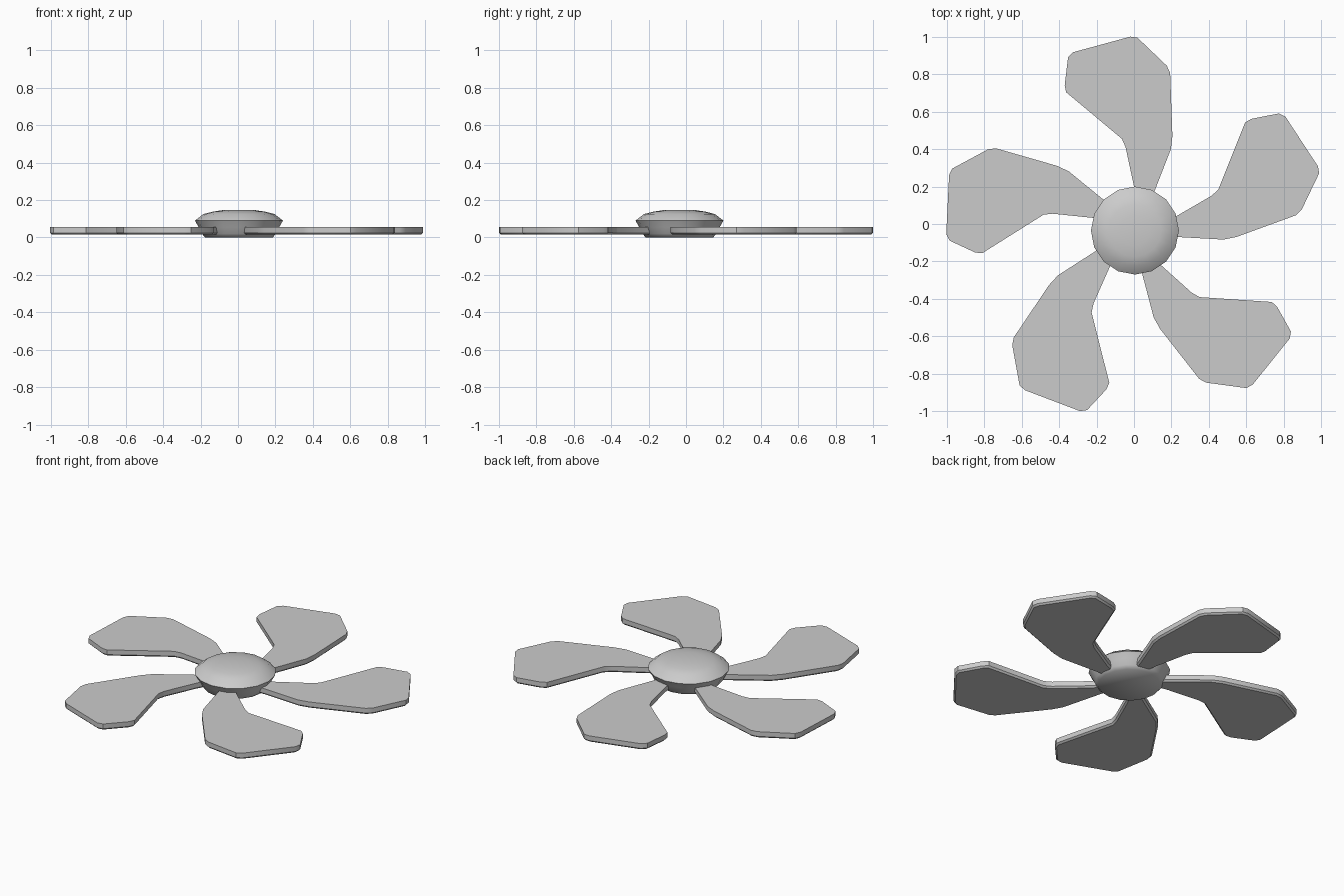
import bpy, bmesh, math
from mathutils import Matrix, Vector

cube = bpy.data.objects.get("Cube")
if cube:
    bpy.data.objects.remove(cube, do_unlink=True)

AXIS = Vector((0.005, -0.035, 0))

grey = bpy.data.materials.new("light grey")
grey.use_nodes = True
grey.diffuse_color = (0.6, 0.6, 0.6, 1)
grey.node_tree.nodes["Principled BSDF"].inputs["Base Color"].default_value = (0.6, 0.6, 0.6, 1)


def finish(bm, name, angle):
    bmesh.ops.recalc_face_normals(bm, faces=bm.faces)
    mesh = bpy.data.meshes.new(name)
    bm.to_mesh(mesh)
    bm.free()
    mesh.materials.append(grey)
    obj = bpy.data.objects.new(name, mesh)
    bpy.context.collection.objects.link(obj)
    bpy.ops.object.select_all(action='DESELECT')
    obj.select_set(True)
    bpy.context.view_layer.objects.active = obj
    bpy.ops.object.shade_smooth_by_angle(angle=math.radians(angle))
    return obj


# Hub: a lathed, domed disc with a flat underside
profile = [(0, 0), (0.18, 0), (0.198, 0.02), (0.215, 0.055), (0.235, 0.09),
           (0.19, 0.125), (0.14, 0.138), (0.08, 0.147), (0, 0.147)]
bm = bmesh.new()
verts = [bm.verts.new((r, 0, z)) for r, z in profile]
edges = [bm.edges.new(pair) for pair in zip(verts, verts[1:])]
bmesh.ops.spin(bm, geom=verts + edges, axis=(0, 0, 1), cent=(0, 0, 0),
               angle=math.tau, steps=16, use_merge=True)
bmesh.ops.remove_doubles(bm, verts=bm.verts, dist=0.0005)
bmesh.ops.translate(bm, verts=bm.verts, vec=AXIS)
finish(bm, "hub", 50)

# Blades: one swept outline, thickened and repeated around the hub
outline = [(0.01, 0.12), (0, 0.2), (-0.045, 0.41), (-0.065, 0.455), (-0.362, 0.703),
           (-0.37, 0.74), (-0.352, 0.89), (-0.325, 0.917), (-0.02, 1.0), (0.018, 0.995),
           (0.175, 0.845), (0.193, 0.807), (0.205, 0.47), (0.197, 0.40),
           (0.11, 0.176), (0.09, 0.12)]
for i in range(5):
    bm = bmesh.new()
    top = bm.faces.new([bm.verts.new((x, y, 0.055)) for x, y in outline])
    walls = bmesh.ops.extrude_face_region(bm, geom=[top], use_keep_orig=True)["geom"]
    lower = [g for g in walls if isinstance(g, bmesh.types.BMVert)]
    bmesh.ops.translate(bm, verts=lower, vec=(0, 0, -0.04))
    bmesh.ops.recalc_face_normals(bm, faces=bm.faces)
    # Chamfer the lower rim
    rim = [e for e in bm.edges if all(v.co.z < 0.02 for v in e.verts)]
    bmesh.ops.bevel(bm, geom=rim, offset=0.01, segments=1, affect='EDGES')
    bmesh.ops.rotate(bm, verts=bm.verts, cent=AXIS,
                     matrix=Matrix.Rotation(math.radians(72 * i), 3, 'Z'))
    finish(bm, f"blade_{i + 1}", 30)
